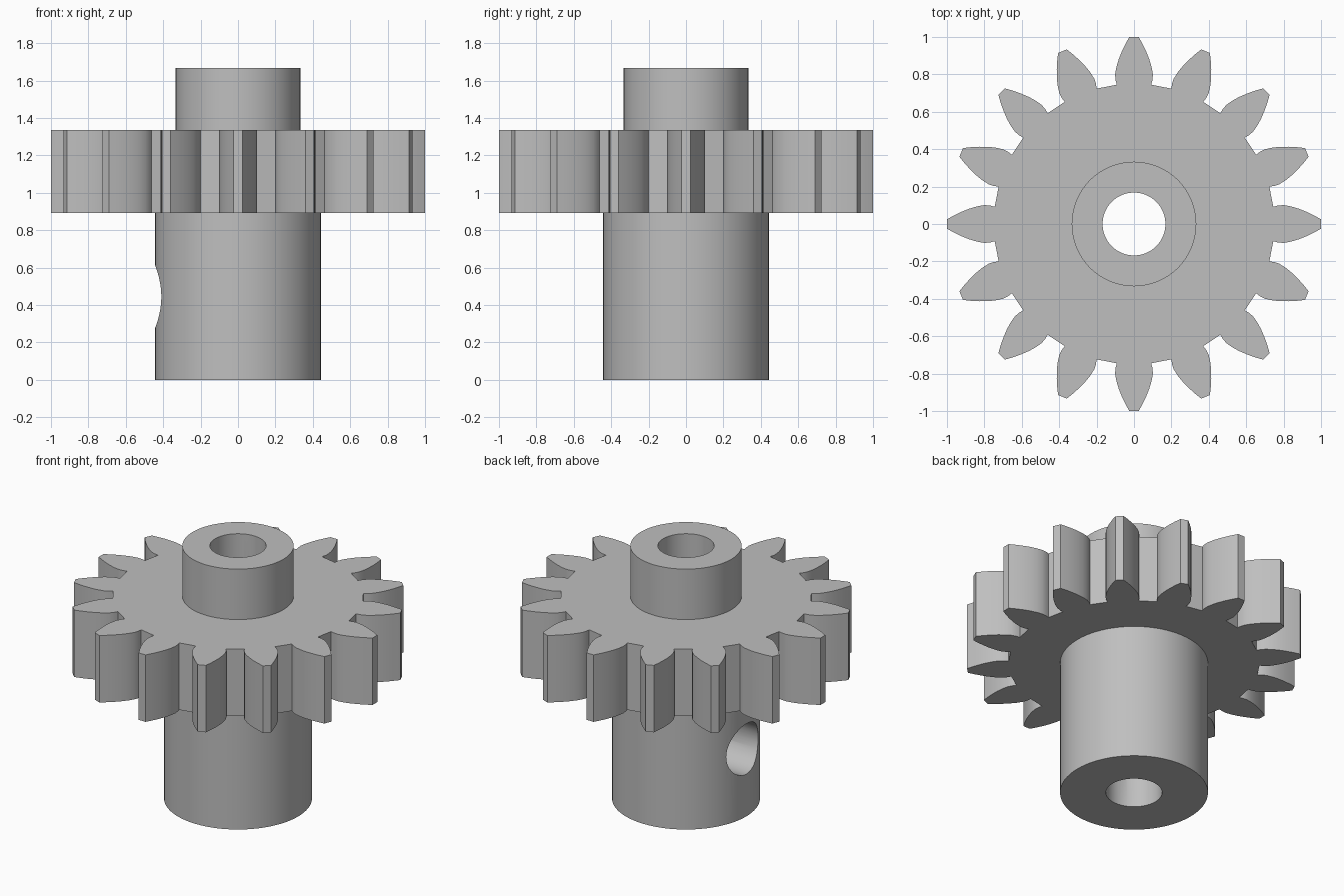
import bpy, bmesh
from math import pi, cos, sin, radians
from mathutils import Matrix, Vector

cube = bpy.data.objects.get("Cube")
if cube:
    bpy.data.objects.remove(cube, do_unlink=True)

TEETH = 16
SHAFT_R, HUB_R, BORE_R, SCREW_R = 0.4425, 0.333, 0.168, 0.166
GEAR_Z0, GEAR_Z1, TOP = 0.893, 1.335, 1.668

steel = bpy.data.materials.new("grey steel")
steel.use_nodes = True
colour = (0.52, 0.52, 0.52, 1)
steel.diffuse_color = colour
steel.node_tree.nodes["Principled BSDF"].inputs["Base Color"].default_value = colour


def prism(name, outline, z0, z1):
    """Extrude a flat closed outline from z0 to z1."""
    bm = bmesh.new()
    base = bm.faces.new([bm.verts.new((x, y, z0)) for x, y in outline])
    ext = bmesh.ops.extrude_face_region(bm, geom=[base])
    top = [v for v in ext["geom"] if isinstance(v, bmesh.types.BMVert)]
    bmesh.ops.translate(bm, verts=top, vec=(0, 0, z1 - z0))
    bmesh.ops.recalc_face_normals(bm, faces=bm.faces)
    mesh = bpy.data.meshes.new(name)
    bm.to_mesh(mesh)
    bm.free()
    mesh.materials.append(steel)
    obj = bpy.data.objects.new(name, mesh)
    bpy.context.collection.objects.link(obj)
    return obj


def circle(r, n=96):
    return [(r * cos(2 * pi * i / n), r * sin(2 * pi * i / n)) for i in range(n)]


def combine(target, tool, operation):
    """Apply a boolean and drop the tool object."""
    mod = target.modifiers.new(operation, 'BOOLEAN')
    mod.operation, mod.solver, mod.object = operation, 'EXACT', tool
    bpy.ops.object.select_all(action='DESELECT')
    bpy.context.view_layer.objects.active = target
    target.select_set(True)
    bpy.ops.object.modifier_apply(modifier=mod.name)
    bpy.data.objects.remove(tool, do_unlink=True)


# Gear wheel: one tooth flank (radius along tooth, half width), mirrored and repeated
flank = [(0.745, 0.092), (0.77, 0.099), (0.80, 0.101), (0.84, 0.094),
         (0.88, 0.082), (0.92, 0.066), (0.96, 0.047), (1.0, 0.025)]
tooth = [(r, -w) for r, w in flank] + [(r, w) for r, w in reversed(flank)]
outline = []
for i in range(TEETH):
    turn = Matrix.Rotation(2 * pi * i / TEETH, 2)
    outline += [tuple(turn @ Vector(p)) for p in tooth]
pinion = prism("pinion_gear", outline, GEAR_Z0, GEAR_Z1)

# Shaft below and hub above, overlapping inside the wheel
middle = (GEAR_Z0 + GEAR_Z1) / 2
combine(pinion, prism("shaft", circle(SHAFT_R), 0, middle), 'UNION')
combine(pinion, prism("hub", circle(HUB_R), middle - 0.1, TOP), 'UNION')

# Bore through the axis
combine(pinion, prism("bore_cutter", circle(BORE_R), -0.2, TOP + 0.2), 'DIFFERENCE')

# Set screw hole on the right side, reaching the bore
screw = prism("screw_cutter", circle(SCREW_R, 64), 0, 0.7)
screw.data.transform(Matrix.Translation((0, 0, 0.445)) @ Matrix.Rotation(radians(-90), 4, 'Y'))
combine(pinion, screw, 'DIFFERENCE')

bpy.ops.object.shade_smooth_by_angle(angle=radians(30))
